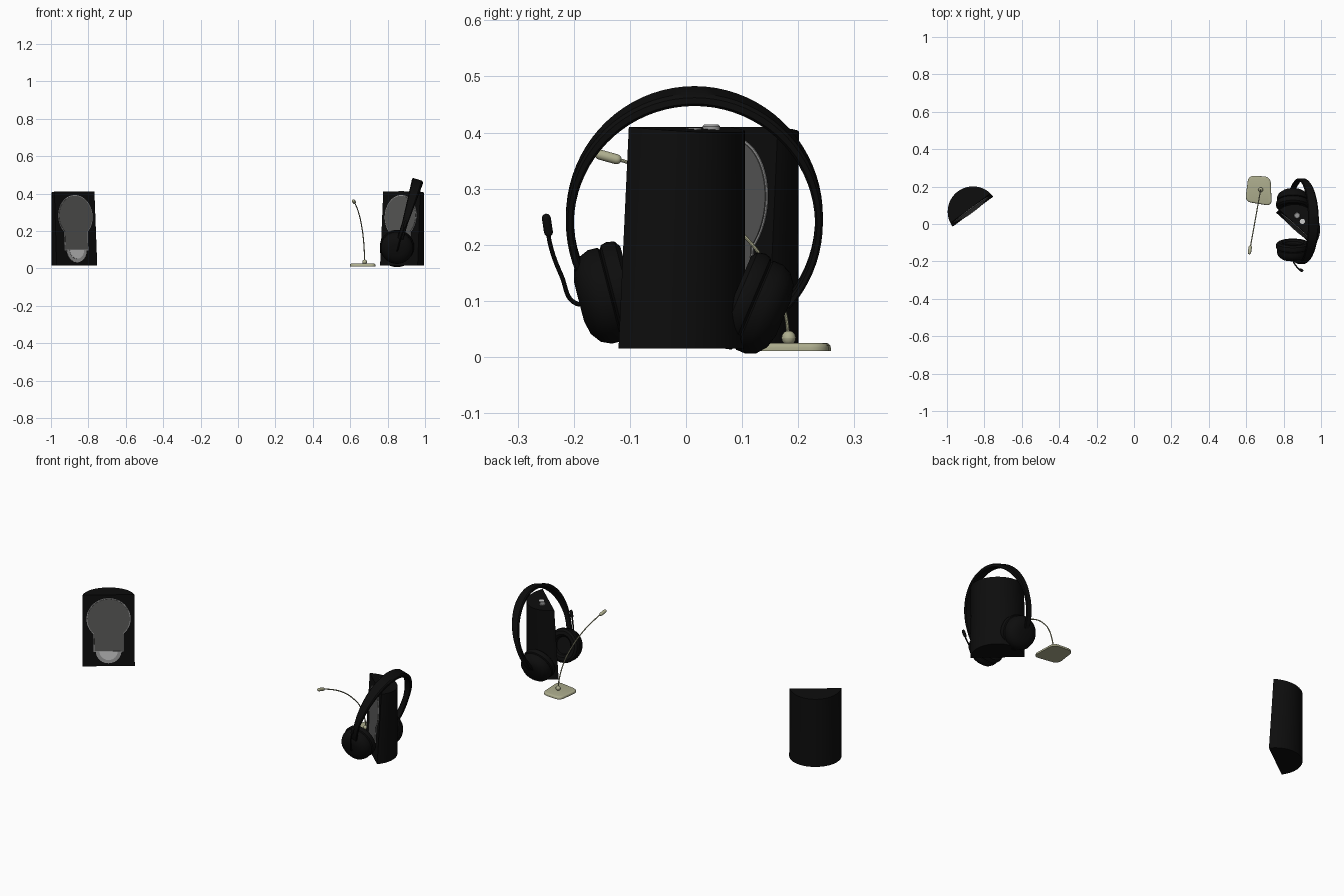
import bpy, bmesh
from math import sin, cos, pi, radians, acos, asin, sqrt
from mathutils import Vector, Matrix

cube = bpy.data.objects.get("Cube")
if cube:
    bpy.data.objects.remove(cube)


def material(name, r, g, b):
    m = bpy.data.materials.new(name)
    m.use_nodes = True
    m.diffuse_color = (r, g, b, 1)
    bsdf = next(n for n in m.node_tree.nodes if n.type == 'BSDF_PRINCIPLED')
    bsdf.inputs["Base Color"].default_value = (r, g, b, 1)
    bsdf.inputs["Roughness"].default_value = 0.6
    return m


BLACK = material("black plastic", 0.004, 0.004, 0.004)
GREY = material("grille grey", 0.1, 0.1, 0.098)
SILVER = material("silver trim", 0.33, 0.33, 0.33)
PALE = material("pale silver", 0.6, 0.6, 0.6)
CREAM = material("cream plastic", 0.42, 0.42, 0.27)


def finish(obj, mat):
    """Give the object its colour and smooth shading with sharp edges kept."""
    obj.data.materials.clear()
    obj.data.materials.append(mat)
    bpy.ops.object.select_all(action='DESELECT')
    obj.select_set(True)
    bpy.context.view_layer.objects.active = obj
    bpy.ops.object.shade_smooth_by_angle(angle=radians(35))
    return obj


def mesh_object(name, bm, mat, place):
    bmesh.ops.recalc_face_normals(bm, faces=bm.faces)
    mesh = bpy.data.meshes.new(name)
    bm.to_mesh(mesh)
    bm.free()
    obj = bpy.data.objects.new(name, mesh)
    bpy.context.collection.objects.link(obj)
    obj.matrix_world = place
    return finish(obj, mat)


def loft(name, rings, mat, place=Matrix()):
    """Skin closed rings of equal length and cap both ends."""
    bm = bmesh.new()
    loops = [[bm.verts.new(p) for p in ring] for ring in rings]
    n = len(loops[0])
    for a, b in zip(loops, loops[1:]):
        for i in range(n):
            j = (i + 1) % n
            bm.faces.new((a[i], a[j], b[j], b[i]))
    bm.faces.new(loops[0])
    bm.faces.new(loops[-1])
    return mesh_object(name, bm, mat, place)


def lathe(name, profile, mat, place, n=40):
    rings = [[(r * cos(2 * pi * i / n), r * sin(2 * pi * i / n), z) for i in range(n)]
             for r, z in profile]
    return loft(name, rings, mat, place)


def tube(name, points, radius, mat):
    curve = bpy.data.curves.new(name, 'CURVE')
    curve.dimensions = '3D'
    curve.bevel_depth = radius
    curve.bevel_resolution = 2
    curve.use_fill_caps = True
    spline = curve.splines.new('BEZIER')
    spline.bezier_points.add(len(points) - 1)
    for bp, p in zip(spline.bezier_points, points):
        bp.co = p
        bp.handle_left_type = bp.handle_right_type = 'AUTO'
    obj = bpy.data.objects.new(name, curve)
    bpy.context.collection.objects.link(obj)
    bpy.ops.object.select_all(action='DESELECT')
    obj.select_set(True)
    bpy.context.view_layer.objects.active = obj
    bpy.ops.object.convert(target='MESH')
    return finish(bpy.context.view_layer.objects.active, mat)


def aim(pos, axis):
    return Matrix.Translation(pos) @ Vector(axis).to_track_quat('Z', 'Y').to_matrix().to_4x4()


def arc(cx, cz, r, a0, a1, n):
    return [(cx + r * cos(a0 + (a1 - a0) * i / n), cz + r * sin(a0 + (a1 - a0) * i / n))
            for i in range(n + 1)]


# Speakers: half-round cabinets with a front that leans back
BOTTOM, TOP, LEAN, RADIUS = 0.015, 0.41, 0.023, 0.135


def plate(name, outline, height, mat, place):
    """Thin plate lying on the leaning front of a speaker."""
    def on_front(u, z, t):
        return (u, (z - BOTTOM) / (TOP - BOTTOM) * LEAN - t, z)
    loft(name, [[on_front(u, z, t) for u, z in outline] for t in (-0.001, height)], mat, place)


def keyhole(grow):
    r, half = 0.11 + grow, 0.074 + grow
    a = acos(half / r)
    return arc(0, 0.278, r, -a, pi + a, 40) + [(-half, 0.1 - grow), (half, 0.1 - grow)]


def speaker(side, x, y, angle):
    place = Matrix.Translation((x, y, 0)) @ Matrix.Rotation(radians(angle), 4, 'Z')
    a = asin(LEAN / RADIUS)
    low = [(u, v, BOTTOM) for u, v in arc(0, 0, RADIUS, 0, pi, 32)]
    high = [(u, v, TOP - 0.09 * (v - LEAN)) for u, v in arc(0, 0, RADIUS, a, pi - a, 32)]
    loft(side + "_speaker_cabinet", [low, high], BLACK, place)
    plate(side + "_speaker_trim", keyhole(0.004), 0.002, SILVER, place)
    plate(side + "_speaker_grille", keyhole(0), 0.004, GREY, place)
    plate(side + "_speaker_port", arc(0, 0.098, 0.066, pi, 2 * pi, 24), 0.003, SILVER, place)
    plate(side + "_speaker_port_centre", arc(0, 0.098, 0.047, pi, 2 * pi, 24), 0.005, PALE, place)


speaker("right", -0.861, 0.066, 36.5)
speaker("left", 0.86, -0.03, -42)

# Controls on top of the left speaker
lathe("volume_knob", [(0.016, 0), (0.016, 0.009), (0.013, 0.012)], SILVER,
      Matrix.Translation((0.872, 0.045, 0.402)), 24)
lathe("power_button", [(0.014, 0), (0.014, 0.005)], PALE,
      Matrix.Translation((0.9, 0.014, 0.403)), 24)

# Headband: a leaning arch, wider at the crown
LEAN_AXIS = Vector((0.96, 0, -0.28))
rings = []
for i in range(57):
    a = radians(-42 + 264 * i / 56)
    crown = max(0, sin(a))
    out = Vector((0, cos(a), sin(a)))
    z = 0.243 + 0.222 * sin(a)
    mid = Vector((0.85 + 0.3 * (z - 0.1), 0.015 + 0.222 * cos(a), z))
    w, t = 0.016 + 0.014 * crown, 0.007 + 0.004 * crown
    rings.append([mid + LEAN_AXIS * w * s + out * t * o for s, o in
                  ((-1, -0.5), (-0.8, -1), (0.8, -1), (1, -0.5),
                   (1, 0.5), (0.8, 1), (-0.8, 1), (-1, 0.5))])
loft("headband", rings, BLACK)

# Ear cups: shell and cushion turned about an axis pointing inward
SHELL = [(0.035, 0), (0.06, 0.006), (0.078, 0.02), (0.086, 0.038), (0.086, 0.056), (0.08, 0.06)]
CUSHION = [(0.08, 0.058), (0.089, 0.063), (0.092, 0.074), (0.089, 0.088), (0.078, 0.096),
           (0.06, 0.096), (0.05, 0.088), (0.046, 0.074)]
for side, centre, axis in (("front", (0.85, -0.142, 0.11), (0, 0.97, 0.25)),
                           ("back", (0.85, 0.128, 0.09), (0, -0.92, 0.39))):
    direction = Vector(axis).normalized()
    place = aim(Vector(centre) - direction * 0.05, direction)
    lathe(side + "_ear_shell", SHELL, BLACK, place)
    lathe(side + "_ear_cushion", CUSHION, BLACK, place)


def capsule(name, a, b, r, mat):
    a, b = Vector(a), Vector(b)
    length = (b - a).length
    start = [(r * sin(t), r - r * cos(t)) for t in (0.25, 0.7, 1.1, pi / 2)]
    profile = start + [(q, length - h) for q, h in reversed(start)]
    lathe(name, profile, mat, aim(a, b - a), 16)


# Headset boom microphone
tube("headset_boom", [(0.85, -0.175, 0.1), (0.852, -0.195, 0.095), (0.865, -0.222, 0.145),
                      (0.885, -0.243, 0.205), (0.892, -0.246, 0.23)], 0.004, BLACK)
capsule("headset_microphone", (0.888, -0.244, 0.215), (0.9, -0.25, 0.255), 0.008, BLACK)

# Desk microphone base: rounded four-sided slab
bm = bmesh.new()
face = bm.faces.new([bm.verts.new((x, y, 0.011)) for x, y in
                     ((0.594, 0.12), (0.737, 0.096), (0.73, 0.252), (0.612, 0.26))])
side_faces = bmesh.ops.extrude_face_region(bm, geom=[face])["geom"]
for v in (g for g in side_faces if isinstance(g, bmesh.types.BMVert)):
    v.co.z += 0.014
upright = [e for e in bm.edges if abs(e.verts[0].co.z - e.verts[1].co.z) > 0.01]
bmesh.ops.bevel(bm, geom=upright, offset=0.03, segments=5, profile=0.5, affect='EDGES')
rim = [e for e in bm.edges if all(v.co.z > 0.02 for v in e.verts)]
bmesh.ops.bevel(bm, geom=rim, offset=0.008, segments=3, profile=0.5, affect='EDGES')
mesh_object("desk_microphone_base", bm, CREAM, Matrix())

# Desk microphone joint, gooseneck and head
capsule("desk_microphone_joint", (0.677, 0.183, 0.021), (0.677, 0.183, 0.047), 0.0129, CREAM)
neck = [Vector((0.677 - 0.06 * t, 0.183 - 0.335 * t, z)) for t, z in
        ((0, 0.035), (0.02, 0.08), (0.13, 0.17), (0.24, 0.217), (0.5, 0.29), (0.85, 0.346), (0.92, 0.353))]
tube("desk_microphone_neck", neck, 0.003, CREAM)
capsule("desk_microphone_head", (0.623, -0.115, 0.35), (0.616, -0.162, 0.363), 0.009, CREAM)
